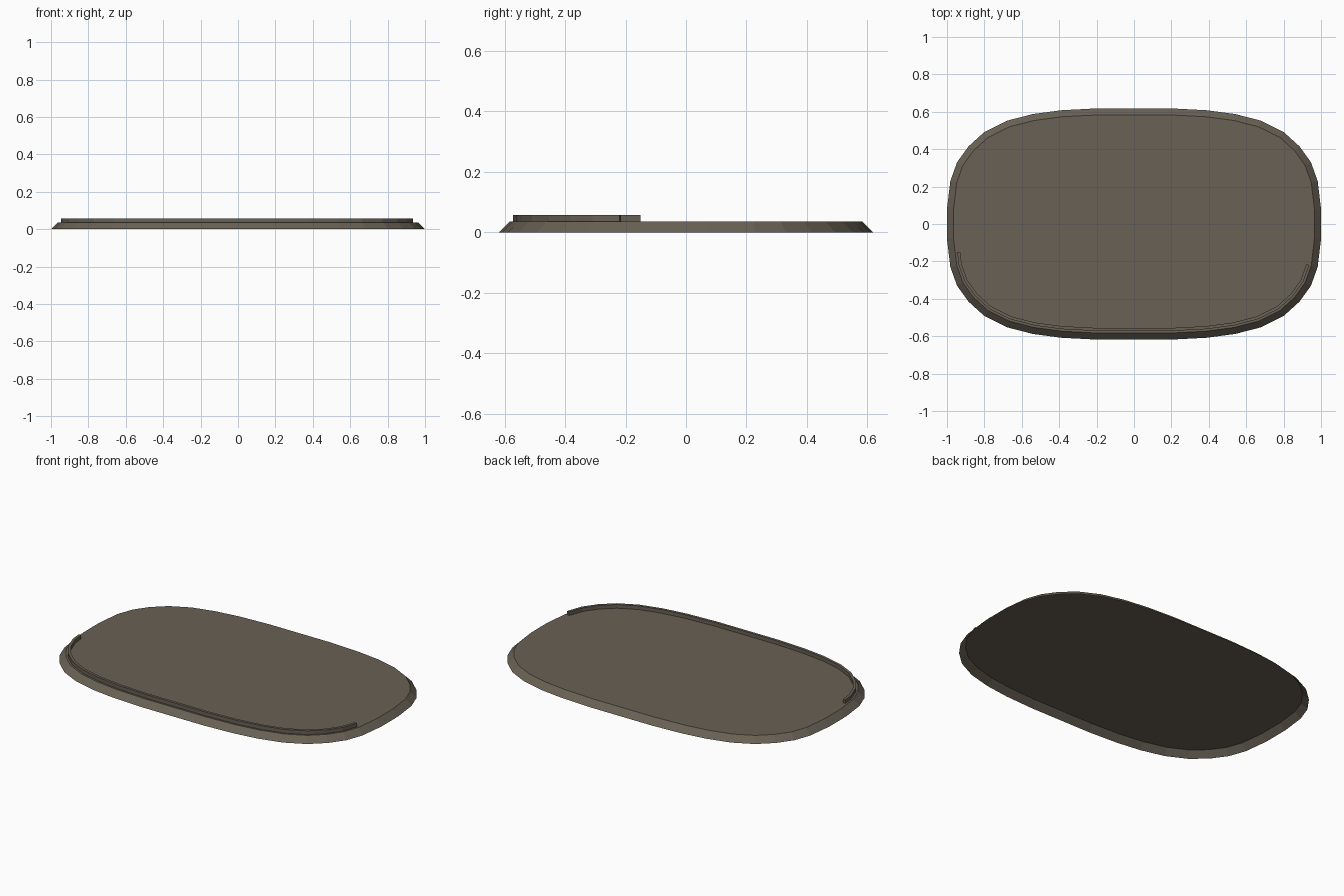
import bpy
import bmesh
from mathutils import Vector

cube = bpy.data.objects.get("Cube")
if cube:
    bpy.data.objects.remove(cube, do_unlink=True)

TOP = 0.035       # height of the tray surface
LIP_TOP = 0.057   # height of the raised front lip

mat = bpy.data.materials.new("warm grey brown")
mat.use_nodes = True
colour = (0.138, 0.119, 0.089, 1)
mat.diffuse_color = colour
mat.node_tree.nodes["Principled BSDF"].inputs["Base Color"].default_value = colour

# One quarter of the rounded outline, mirrored into a counter-clockwise loop
quarter = [(1.0, 0.08), (0.982, 0.23), (0.946, 0.33), (0.885, 0.415), (0.8, 0.492),
           (0.68, 0.552), (0.54, 0.588), (0.39, 0.608), (0.2, 0.618)]
upper = quarter + [(-x, y) for x, y in reversed(quarter)]
outline = [Vector(p) for p in upper + [(-x, -y) for x, y in upper]]


def inset(points, distance):
    """Offset a closed counter-clockwise loop inwards with mitred corners."""
    result = []
    for i, p in enumerate(points):
        a = (p - points[i - 1]).normalized()
        b = (points[(i + 1) % len(points)] - p).normalized()
        na, nb = Vector((-a.y, a.x)), Vector((-b.y, b.x))
        result.append(p + (na + nb) * distance / (1 + na.dot(nb)))
    return result


def ring(bm, points, z):
    return [bm.verts.new((p.x, p.y, z)) for p in points]


def bridge(bm, low, high, closed=True):
    for i in range(len(low) if closed else len(low) - 1):
        j = (i + 1) % len(low)
        bm.faces.new((low[i], low[j], high[j], high[i]))


def finish(bm, name):
    mesh = bpy.data.meshes.new(name)
    bm.to_mesh(mesh)
    bm.free()
    mesh.materials.append(mat)
    obj = bpy.data.objects.new(name, mesh)
    bpy.context.collection.objects.link(obj)
    return obj


# Tray: sloping skirt and flat top, open underneath
bm = bmesh.new()
foot = ring(bm, outline, 0)
edge = ring(bm, inset(outline, 0.035), TOP)
bridge(bm, foot, edge)
bm.faces.new(edge)
finish(bm, "tray")


# Lip: thin upright wall round the front, reaching further back on the right
def lip_path(distance):
    path = inset(outline, distance)[18:35]
    t = (-0.15 - path[0].y) / (path[1].y - path[0].y)
    path[0] = path[0].lerp(path[1], t)
    return path


bm = bmesh.new()
outer, inner = lip_path(0.046), lip_path(0.062)
loops = [ring(bm, outer, TOP), ring(bm, outer, LIP_TOP),
         ring(bm, inner, LIP_TOP), ring(bm, inner, TOP)]
for k in range(4):
    bridge(bm, loops[k], loops[(k + 1) % 4], closed=False)
for end in (0, -1):
    bm.faces.new([loop[end] for loop in loops])
bmesh.ops.recalc_face_normals(bm, faces=bm.faces)
finish(bm, "front_lip")
